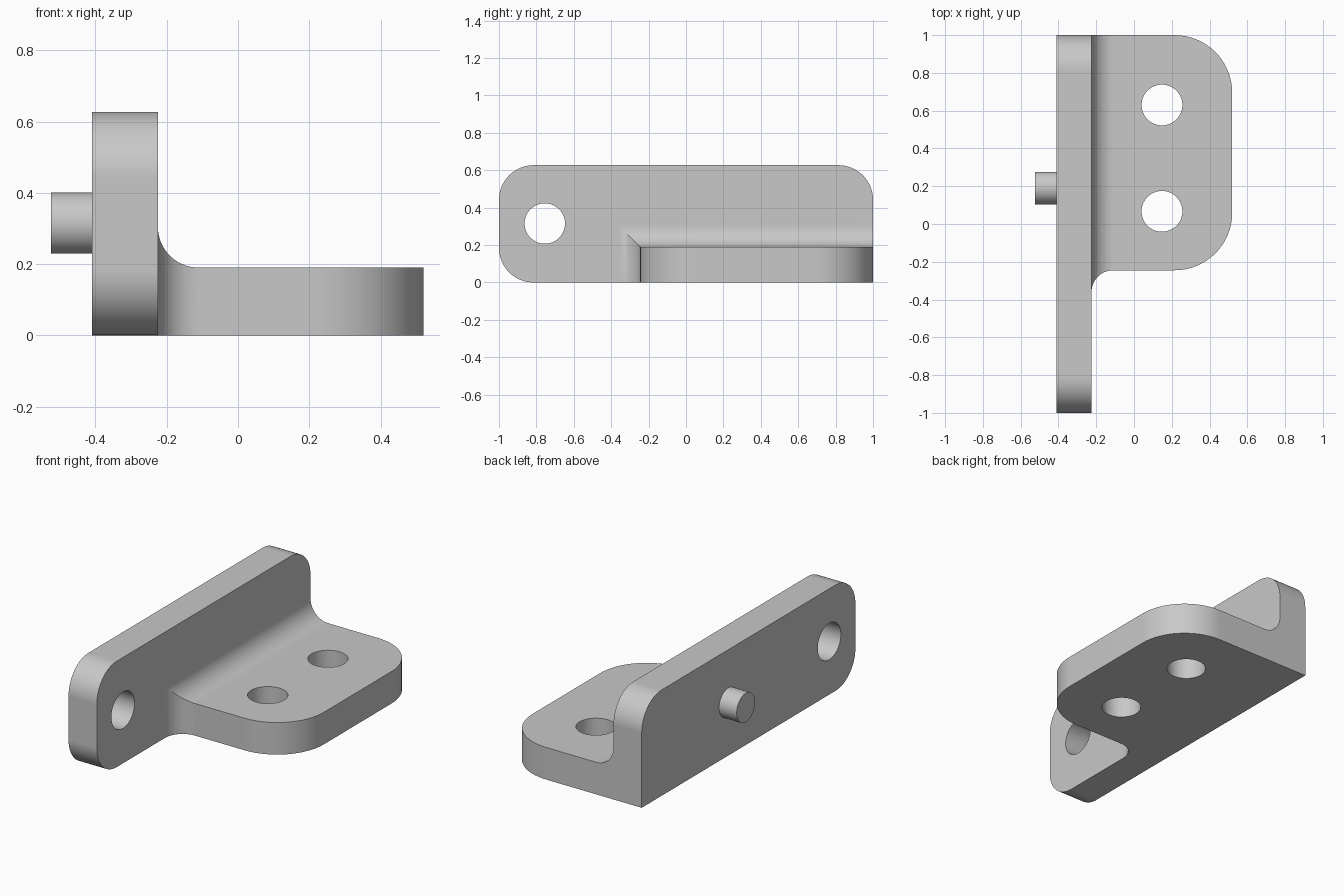
import bpy
import bmesh
import math
from mathutils import Vector

if "Cube" in bpy.data.objects:
    bpy.data.objects.remove(bpy.data.objects["Cube"], do_unlink=True)

grey = bpy.data.materials.new("machined grey")
grey.use_nodes = True
grey.diffuse_color = (0.58, 0.58, 0.58, 1)
grey.node_tree.nodes["Principled BSDF"].inputs["Base Color"].default_value = grey.diffuse_color

# Main dimensions
WALL_BACK, WALL_FACE = -0.41, -0.225
HEIGHT, FLANGE_TOP, FLANGE_FRONT = 0.627, 0.19, -0.245
FILLET, HOLE = 0.115, 0.108
AXES = {"X": lambda a, b, h: (h, a, b),
        "Y": lambda a, b, h: (a, h, b),
        "Z": lambda a, b, h: (a, b, h)}


def rounded(corners, steps=16):
    """Outline from right-angled corners (a, b, radius)."""
    points = []
    for i, (a, b, r) in enumerate(corners):
        p = Vector((a, b))
        if not r:
            points.append(p)
            continue
        before = (Vector(corners[i - 1][:2]) - p).normalized()
        after = (Vector(corners[(i + 1) % len(corners)][:2]) - p).normalized()
        centre = p + (before + after) * r
        for s in range(steps + 1):
            t = math.pi / 2 * s / steps
            points.append(centre - r * (after * math.cos(t) + before * math.sin(t)))
    return points


def circle(a, b, r, sides=64):
    return [Vector((a + r * math.cos(math.tau * i / sides),
                    b + r * math.sin(math.tau * i / sides))) for i in range(sides)]


def prism(name, outline, axis, low, high):
    """Extrude an outline along an axis."""
    place = AXES[axis]
    bm = bmesh.new()
    face = bm.faces.new([bm.verts.new(place(p.x, p.y, low)) for p in outline])
    top = bmesh.ops.extrude_face_region(bm, geom=[face])
    moved = [v for v in top["geom"] if isinstance(v, bmesh.types.BMVert)]
    bmesh.ops.translate(bm, verts=moved, vec=place(0, 0, high - low))
    bmesh.ops.recalc_face_normals(bm, faces=bm.faces)
    mesh = bpy.data.meshes.new(name)
    bm.to_mesh(mesh)
    bm.free()
    mesh.materials.append(grey)
    obj = bpy.data.objects.new(name, mesh)
    bpy.context.collection.objects.link(obj)
    return obj


def activate(obj):
    bpy.ops.object.select_all(action="DESELECT")
    obj.select_set(True)
    bpy.context.view_layer.objects.active = obj


def combine(target, tool, operation):
    """Apply a boolean and discard the tool."""
    tool.hide_render = True
    activate(target)
    mod = target.modifiers.new(operation, "BOOLEAN")
    mod.object, mod.operation, mod.solver = tool, operation, "EXACT"
    bpy.ops.object.modifier_apply(modifier=mod.name)
    bpy.data.objects.remove(tool, do_unlink=True)


# Upright wall, with one square corner at the back of the base
R = 0.185
bracket = prism("bracket", rounded([(-1, 0, R), (1, 0, 0), (1, HEIGHT, R), (-1, HEIGHT, R)]),
                "X", WALL_BACK, WALL_FACE)

# Flange: cross-section intersected with its plan, so the two fillets mitre
inner = -0.3
flange = prism("flange", rounded([
    (inner, 0, 0), (0.7, 0, 0), (0.7, FLANGE_TOP, 0),
    (WALL_FACE, FLANGE_TOP, FILLET), (WALL_FACE, 0.32, 0), (inner, 0.32, 0)]), "Y", -0.6, 1)
plan = prism("flange_plan", rounded([
    (inner, -0.38, 0), (WALL_FACE, -0.38, 0), (WALL_FACE, FLANGE_FRONT, FILLET),
    (0.52, FLANGE_FRONT, 0.305), (0.52, 1, 0.305), (inner, 1, 0)]), "Z", -0.1, 0.5)
combine(flange, plan, "INTERSECT")
combine(bracket, flange, "UNION")

# Bolt holes
for y in (0.067, 0.63):
    combine(bracket, prism("flange_hole", circle(0.148, y, HOLE), "Z", -0.2, 0.4), "DIFFERENCE")
combine(bracket, prism("wall_hole", circle(-0.755, 0.315, HOLE), "X", -0.6, 0), "DIFFERENCE")

# Locating pin on the outer side
pin = prism("locating_pin", circle(0.19, 0.315, 0.086), "X", -0.525, WALL_BACK)

for obj in (bracket, pin):
    activate(obj)
    bpy.ops.object.shade_smooth_by_angle(angle=math.radians(25))
    normals = obj.modifiers.new("flat_face_normals", "WEIGHTED_NORMAL")
    normals.keep_sharp = True
